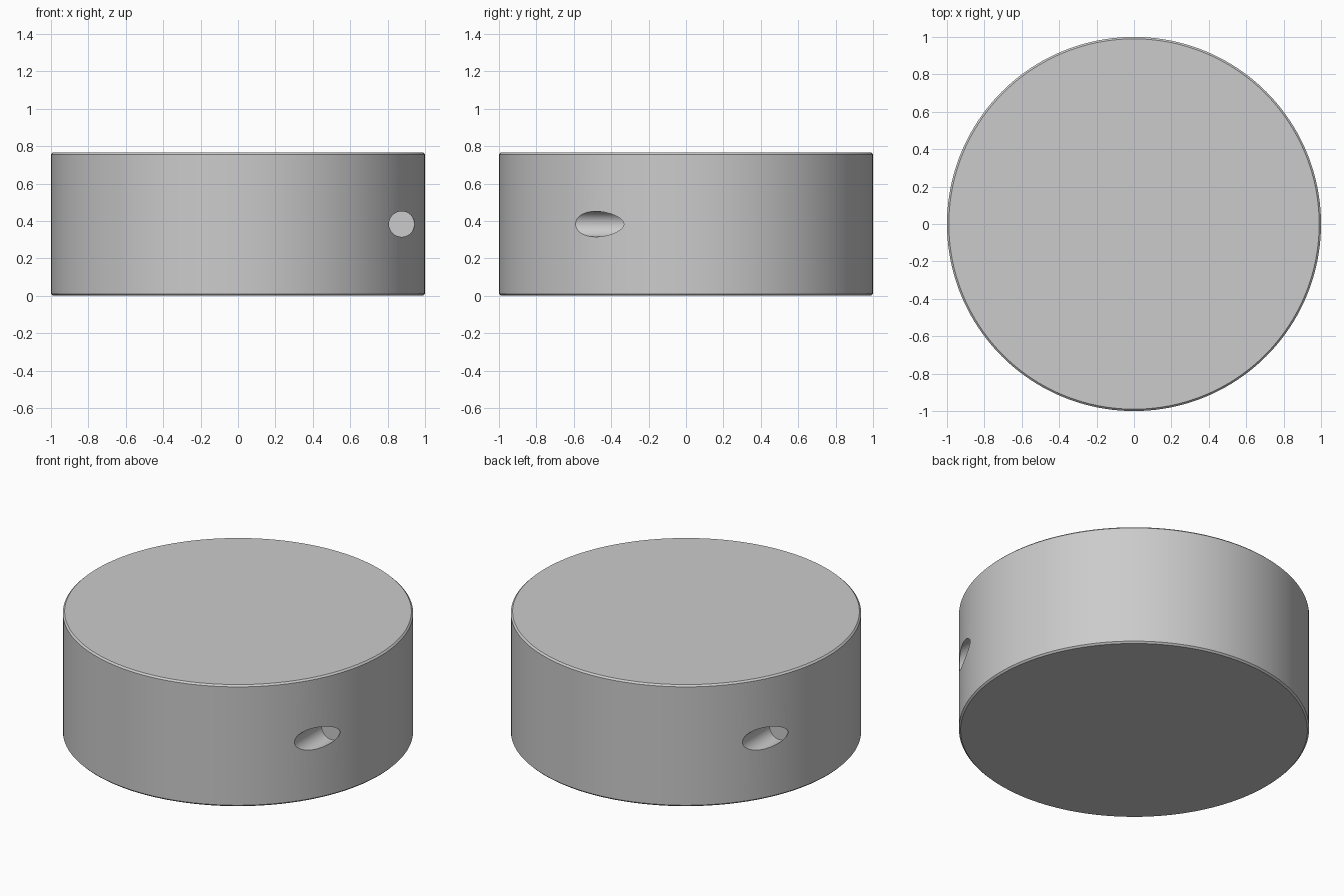
import bpy
import math

if "Cube" in bpy.data.objects:
    bpy.data.objects.remove(bpy.data.objects["Cube"])

HEIGHT = 0.766
CHAMFER = 0.01
HOLE_X, HOLE_R, HOLE_END = 0.875, 0.068, 0.322


def cylinder(name, radius, depth, location, rotation=(0, 0, 0), sides=64):
    bpy.ops.mesh.primitive_cylinder_add(vertices=sides, radius=radius, depth=depth,
                                        location=location, rotation=rotation)
    obj = bpy.context.object
    obj.name = name
    return obj


def apply_modifier(obj, mod):
    bpy.ops.object.select_all(action='DESELECT')
    obj.select_set(True)
    bpy.context.view_layer.objects.active = obj
    bpy.ops.object.modifier_apply(modifier=mod.name)


# Round body with finely chamfered rims
body = cylinder("round_body", 1.0, HEIGHT, (0, 0, HEIGHT / 2), sides=160)
bevel = body.modifiers.new("rim_chamfer", 'BEVEL')
bevel.width = CHAMFER
bevel.segments = 1
bevel.limit_method = 'ANGLE'
bevel.angle_limit = math.radians(40)
apply_modifier(body, bevel)

# Two blind side holes, half a turn apart
for side in (1, -1):
    length = 1.2 - HOLE_END
    cutter = cylinder("hole_cutter", HOLE_R, length,
                      (side * HOLE_X, -side * (HOLE_END + length / 2), HEIGHT / 2),
                      (math.pi / 2, 0, 0))
    cutter.hide_render = True
    cut = body.modifiers.new("side_hole", 'BOOLEAN')
    cut.operation = 'DIFFERENCE'
    cut.solver = 'EXACT'
    cut.object = cutter
    apply_modifier(body, cut)
    bpy.data.objects.remove(cutter, do_unlink=True)

# Smooth walls, sharp rims and hole edges
bpy.ops.object.select_all(action='DESELECT')
body.select_set(True)
bpy.context.view_layer.objects.active = body
bpy.ops.object.shade_smooth_by_angle(angle=math.radians(30))
